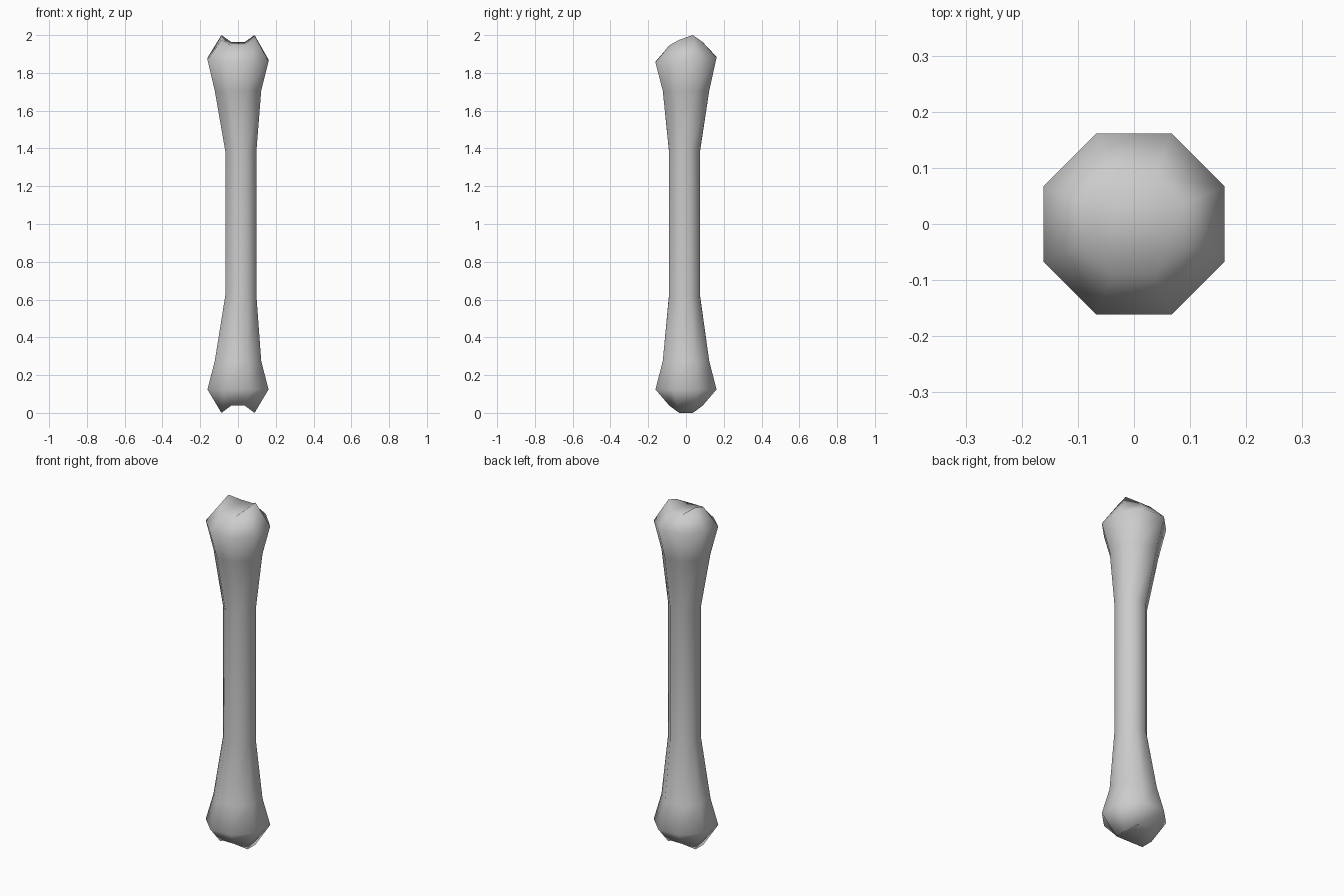
import bpy
import bmesh
from math import sin, cos, pi

cube = bpy.data.objects.get("Cube")
if cube:
    bpy.data.objects.remove(cube, do_unlink=True)

SIDES = 8

# Plain grey bone colour
grey = bpy.data.materials.new("bone_grey")
grey.use_nodes = True
colour = (0.6, 0.6, 0.6, 1)
grey.diffuse_color = colour
grey.node_tree.nodes["Principled BSDF"].inputs["Base Color"].default_value = colour


def top_height(x, y):
    """Two raised knuckles with a saddle between, leaning to the front."""
    return 1.9875 + 0.35 * y if abs(x) > 0.06 else 1.955 + 0.1 * y


def bottom_height(x, y):
    return 0.0 if abs(x) > 0.06 else 0.038


def flat(z, lean_x=0.0, lean_y=0.0):
    return lambda x, y: z + lean_x * x + lean_y * y


def add_ring(bm, radius, height, cx=0.0, cy=0.0):
    verts = []
    for i in range(SIDES):
        a = (i + 0.5) * 2 * pi / SIDES
        x, y = radius * cos(a), radius * sin(a)
        verts.append(bm.verts.new((x + cx, y + cy, height(x, y))))
    return verts


def add_cap(bm, ring):
    # Saddle strip in the middle, a knuckle slope on each side
    for quad in ((0, 1, 6, 7), (1, 2, 5, 6), (2, 3, 4, 5)):
        bm.faces.new([ring[i] for i in quad])


# Sections from the lower knuckles to the upper knuckles
bm = bmesh.new()
sections = [
    (0.095, bottom_height, 0, 0),
    (0.175, flat(0.124), 0, 0),
    (0.133, flat(0.275), 0, 0),
    (0.089, flat(0.62, -0.1), 0.016, -0.008),
    (0.089, flat(1.387, 0.09), 0.016, -0.008),
    (0.133, flat(1.705), 0, 0),
    (0.175, flat(1.87, -0.03, 0.08), 0, 0),
    (0.095, top_height, 0, 0),
]
rings = [add_ring(bm, *s) for s in sections]

for low, high in zip(rings, rings[1:]):
    for i in range(SIDES):
        j = (i + 1) % SIDES
        bm.faces.new((low[i], low[j], high[j], high[i]))
add_cap(bm, rings[0])
add_cap(bm, rings[-1])
bmesh.ops.recalc_face_normals(bm, faces=bm.faces)
for face in bm.faces:
    face.smooth = True

mesh = bpy.data.meshes.new("bone")
bm.to_mesh(mesh)
bm.free()
mesh.materials.append(grey)
bone = bpy.data.objects.new("bone", mesh)
bpy.context.collection.objects.link(bone)
